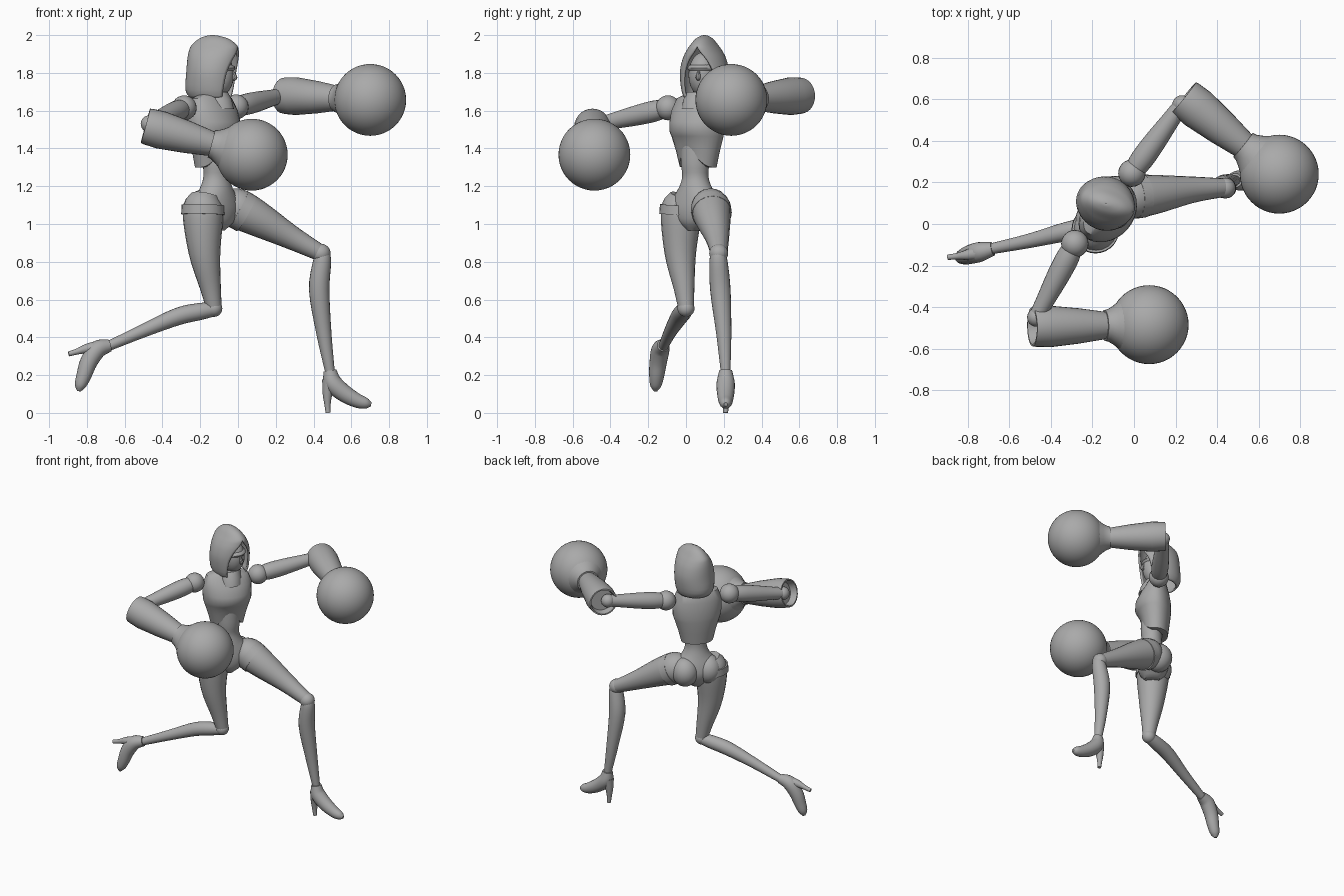
import bpy, bmesh
from math import sin, cos, pi, radians
from mathutils import Vector, Matrix

if "Cube" in bpy.data.objects:
    bpy.data.objects.remove(bpy.data.objects["Cube"])

grey = bpy.data.materials.new("plain_grey")
grey.use_nodes = True
GREY = (0.4, 0.4, 0.4, 1)
grey.diffuse_color = GREY
grey.node_tree.nodes["Principled BSDF"].inputs["Base Color"].default_value = GREY
parts = []


def finish(name, bm):
    bmesh.ops.remove_doubles(bm, verts=bm.verts, dist=0.0005)
    bmesh.ops.recalc_face_normals(bm, faces=bm.faces)
    mesh = bpy.data.meshes.new(name)
    bm.to_mesh(mesh)
    bm.free()
    mesh.materials.append(grey)
    ob = bpy.data.objects.new(name, mesh)
    bpy.context.collection.objects.link(ob)
    parts.append(ob)
    return ob


def skin(name, rings, closed=True, caps=True):
    """Join rings of points into one surface."""
    bm = bmesh.new()
    rows = [[bm.verts.new(p) for p in ring] for ring in rings]
    n = len(rows[0])
    for a, b in zip(rows, rows[1:]):
        for i in range(n if closed else n - 1):
            j = (i + 1) % n
            bm.faces.new((a[i], a[j], b[j], b[i]))
    if caps:
        bm.faces.new(rows[0])
        bm.faces.new(rows[-1])
    return finish(name, bm)


def smooth_path(points, steps=4):
    """Catmull-Rom samples through points of any dimension."""
    p = [Vector(q) for q in points]
    p = [2 * p[0] - p[1]] + p + [2 * p[-1] - p[-2]]
    out = []
    for a, b, c, d in zip(p, p[1:], p[2:], p[3:]):
        for k in range(steps):
            t = k / steps
            out.append(0.5 * (2 * b + (c - a) * t + (2 * a - 5 * b + 4 * c - d) * t * t
                              + (3 * b - a - 3 * c + d) * t ** 3))
    return out + [p[-2]]


def circle(centre, axis, r, sides):
    ref = Vector((0, 1, 0)) if abs(axis.y) < 0.8 else Vector((0, 0, 1))
    u = axis.cross(ref).normalized()
    v = axis.cross(u).normalized()
    return [centre + r * (cos(2 * pi * i / sides) * u + sin(2 * pi * i / sides) * v)
            for i in range(sides)]


def limb(name, points, sides=20):
    """Round tube through (x, y, z, radius) points."""
    path = smooth_path([(p[0], p[1], p[2]) for p in points])
    radii = smooth_path([(p[3], 0) for p in points])
    rings = []
    for i, c in enumerate(path):
        axis = (path[min(i + 1, len(path) - 1)] - path[max(i - 1, 0)]).normalized()
        rings.append(circle(c, axis, radii[i].x, sides))
    return skin(name, rings)


def lathe(name, a, b, profile, sides=28):
    """Turned shape along a-b from (fraction, radius) pairs."""
    a, b = Vector(a), Vector(b)
    axis = (b - a).normalized()
    return skin(name, [circle(a.lerp(b, t), axis, r, sides) for t, r in profile])


def ball(name, centre, size, turn=0, segs=24):
    bm = bmesh.new()
    size = (size,) * 3 if isinstance(size, float) else size
    m = (Matrix.Translation(centre) @ Matrix.Rotation(radians(turn), 4, "Z")
         @ Matrix.Diagonal((*size, 1)))
    bmesh.ops.create_uvsphere(bm, u_segments=segs, v_segments=segs // 2, radius=1, matrix=m)
    return finish(name, bm)


def body_ring(z, centre, wide, front, back, turn, start=0.0, n=32, arch=0.0):
    """Oval ring whose front half faces the turn direction."""
    pts = []
    for i in range(n):
        span = (2 * pi - 2 * start) / ((n - 1) if start >= 0 and arch is None else n)
        a = start + i * span
        depth = front if cos(a) > 0 else back
        p = Vector((cos(a) * depth, sin(a) * wide, 0))
        p.rotate(Matrix.Rotation(radians(turn), 3, "Z"))
        lift = (arch or 0) * max(0, cos(a)) ** 3
        pts.append(p + Vector((centre[0], centre[1], z + lift)))
    return pts


BODY, HEAD = -41, -17

# Chest with under-bust step and arched rib edge
chest = [(1.70, .045, .045, .045, 0), (1.665, .14, .065, .075, 0), (1.60, .165, .105, .09, 0),
         (1.54, .165, .135, .1, 0), (1.49, .163, .138, .1, 0), (1.465, .155, .122, .1, 0),
         (1.38, .128, .105, .09, .05), (1.30, .108, .09, .08, .08), (1.30, .08, .07, .06, .08)]
skin("chest", [body_ring(z, (-.135, .065), w, f, b, BODY, arch=k) for z, w, f, b, k in chest])

# Waist and pelvis
waist = [(1.42, .08, .075, .07), (1.32, .078, .075, .065), (1.25, .072, .068, .065),
         (1.19, .095, .08, .08), (1.13, .145, .09, .1), (1.07, .155, .095, .11),
         (1.01, .10, .085, .09), (.965, .035, .05, .05)]
skin("waist_and_pelvis", [body_ring(q[0], (-.115, .05), q[1], q[2], q[3], BODY)
                          for q in smooth_path(waist, 3)])
ball("right_glute", (-.19, .015, 1.08), (.095, .09, .1), BODY)
ball("left_glute", (-.09, .14, 1.08), (.095, .09, .1), BODY)

# Head, neck and collar
limb("neck", [(-.13, .075, 1.62, .055), (-.125, .08, 1.68, .045), (-.12, .09, 1.75, .045)])
ball("face", (-.112, .092, 1.79), (.092, .078, .12), HEAD)
limb("nose", [(-.03, .068, 1.81, .006), (-.016, .064, 1.775, .013), (-.03, .068, 1.765, .006)], 8)
ball("eye_mask", (-.108, .091, 1.825), (.095, .083, .032), HEAD)
skin("collar", [body_ring(z, (-.125, .075), w, f, b, BODY)
                for z, w, f, b in [(1.61, .085, .115, .07), (1.66, .08, .1, .07),
                                   (1.70, .07, .07, .065)]])

# Pointed hood with an arched face opening
hood = [(1.665, .105, .12, .12, 50), (1.71, .122, .13, .145, 48), (1.80, .13, .137, .14, 40),
        (1.87, .115, .143, .135, 27), (1.915, .092, .143, .128, 10), (1.945, .07, .135, .115, 0),
        (1.98, .042, .09, .075, 0), (1.997, .015, .03, .03, 0), (2.0, .001, .001, .001, 0)]
hood_ob = skin("hood", [body_ring(min(q[0], 2), (-.135, .098), q[1], q[2], q[3], HEAD,
                                  start=radians(max(q[4], 0)), n=41, arch=None)
                        for q in smooth_path(hood, 3)], closed=False, caps=False)
shell = hood_ob.modifiers.new("thickness", "SOLIDIFY")
shell.thickness = .012
shell.offset = -1

# Arms: shoulder joint, upper arm, hollow-ended forearm and ball glove
glove_profile = [(.08, .01), (.08, .075), (0, .085), (0, .094), (.03, .097), (.15, .1),
                 (.4, .085), (.6, .068), (.62, .066), (.62, .075), (.65, .078), (.70, .095),
                 (.76, .122), (.85, .1)]
arms = {
    "left": ((-.01, .245, 1.62), (.23, .575, 1.68), (.24, .61, 1.68), (.70, .24, 1.657)),
    "right": ((-.285, -.095, 1.615), (-.47, -.45, 1.53), (-.49, -.495, 1.52), (.073, -.485, 1.367)),
}
for side, (shoulder, elbow, cuff, fist) in arms.items():
    s, e = Vector(shoulder), Vector(elbow)
    ball(side + "_shoulder", s, .066)
    limb(side + "_upper_arm", [(*s.lerp(e, t), r) for t, r in
                               [(0, .045), (.2, .056), (.45, .054), (.75, .045), (1, .038)]])
    ball(side + "_elbow", e, .045)
    lathe(side + "_forearm", cuff, fist, glove_profile)
    ball(side + "_ball_glove", fist, .19, segs=48)

# Legs
limb("right_thigh", [(-.175, -.01, 1.15, .075), (-.185, -.025, 1.07, .108),
                     (-.177, -.03, .85, .084), (-.145, -.01, .66, .055), (-.128, 0, .56, .042)])
limb("right_shin", [(-.115, .002, .55, .036), (-.2, -.012, .537, .045), (-.32, -.035, .51, .046),
                    (-.5, -.08, .435, .035), (-.69, -.12, .352, .026)])
limb("left_thigh", [(-.07, .115, 1.1, .08), (-.01, .13, 1.085, .105), (.1, .142, 1.03, .095),
                    (.28, .165, .93, .064), (.43, .175, .85, .045)])
limb("left_shin", [(.45, .17, .86, .035), (.445, .172, .8, .048), (.43, .182, .65, .054),
                   (.455, .2, .42, .04), (.488, .21, .21, .025)])
ball("right_knee", (-.128, 0, .553), .045)
ball("left_knee", (.44, .173, .845), .05)

# Raised trim where the suit meets each thigh
lathe("right_hip_trim", (-.185, -.025, 1.1), (-.186, -.027, 1.05),
      [(0, .1), (0, .113), (1, .115), (1, .1)])
lathe("left_hip_trim", (.0, .132, 1.08), (.045, .137, 1.055),
      [(0, .09), (0, .107), (1, .106), (1, .09)])

# High-heeled shoes
limb("left_shoe", [(.487, .21, .225, .034), (.502, .21, .16, .048), (.56, .21, .105, .046),
                   (.63, .21, .065, .038), (.68, .21, .05, .028), (.705, .21, .045, .01)])
limb("left_heel", [(.485, .21, .17, .04), (.474, .21, .10, .026), (.474, .21, .04, .016),
                   (.477, .21, 0, .013)], 12)
limb("right_shoe", [(-.68, -.12, .357, .033), (-.745, -.135, .335, .048),
                    (-.79, -.147, .27, .046), (-.815, -.155, .2, .04),
                    (-.835, -.16, .145, .03), (-.842, -.162, .115, .01)])
limb("right_heel", [(-.73, -.135, .345, .04), (-.8, -.148, .34, .026),
                    (-.85, -.155, .325, .016), (-.897, -.16, .312, .013)], 12)

# Smooth shading with crisp edges
bpy.ops.object.select_all(action="DESELECT")
for ob in parts:
    ob.select_set(True)
bpy.context.view_layer.objects.active = parts[0]
bpy.ops.object.shade_smooth_by_angle(angle=radians(40))
